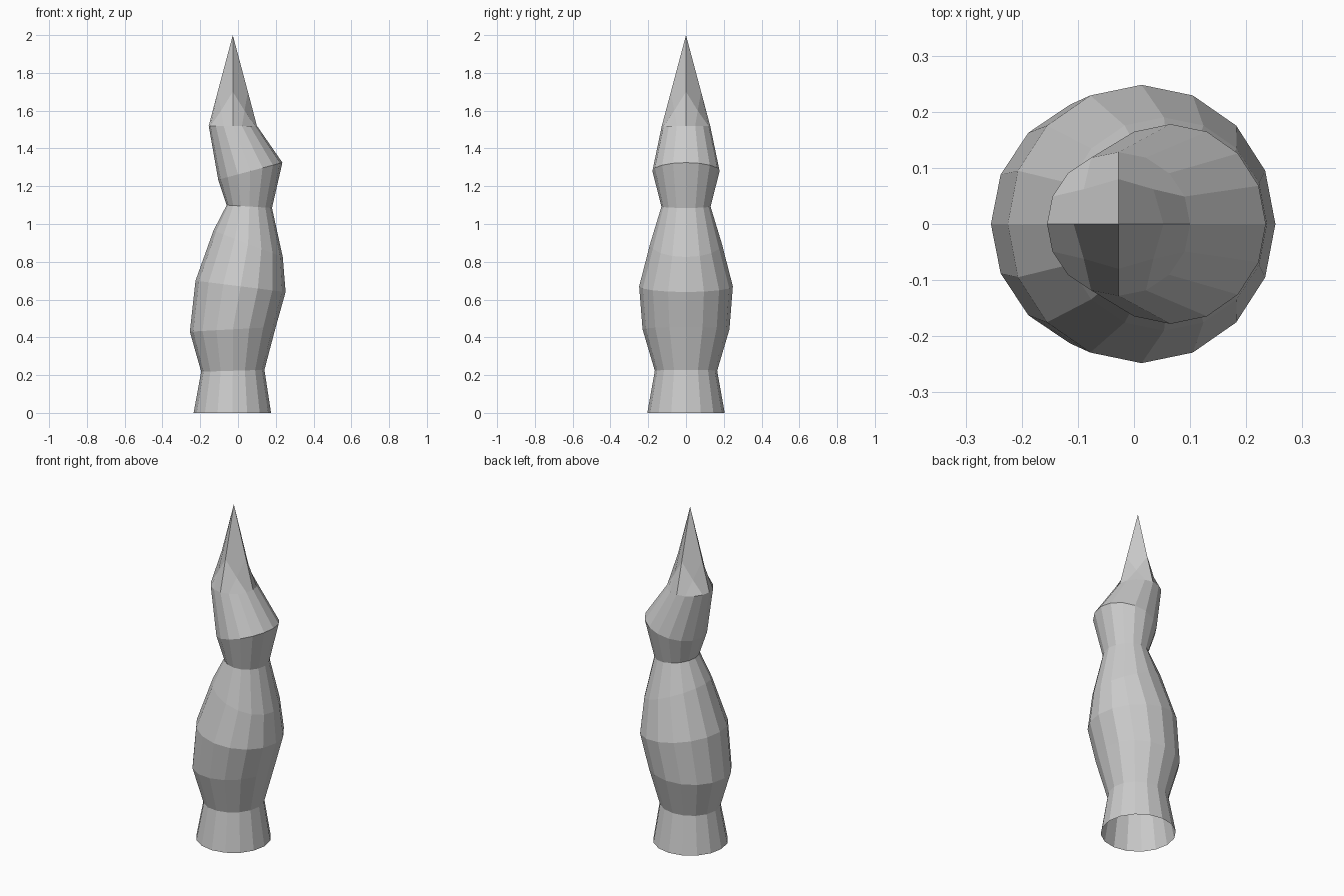
import bpy, bmesh
from math import cos, sin, radians
from mathutils import Vector

cube = bpy.data.objects.get("Cube")
if cube:
    bpy.data.objects.remove(cube)

SIDES = 16
STEP = 360 / SIDES

# Tilted rings: left x, left z, right x, right z, half depth
RINGS = [
    (-0.235, 0.0, 0.175, 0.0, 0.205),
    (-0.195, 0.218, 0.14, 0.228, 0.165),
    (-0.255, 0.43, 0.20, 0.455, 0.23),
    (-0.225, 0.70, 0.252, 0.64, 0.248),
    (-0.13, 0.965, 0.237, 0.825, 0.19),
    (-0.06, 1.10, 0.18, 1.085, 0.13),
    (-0.105, 1.235, 0.235, 1.325, 0.178),
    (-0.155, 1.52, 0.10, 1.52, 0.128),
]


def ring(bm, x0, z0, x1, z1, depth):
    mid = Vector(((x0 + x1) / 2, 0, (z0 + z1) / 2))
    arm = Vector(((x1 - x0) / 2, 0, (z1 - z0) / 2))
    side = Vector((0, depth, 0))
    angles = [radians(STEP * k) for k in range(SIDES)]
    return [bm.verts.new(mid + arm * cos(a) + side * sin(a)) for a in angles]


def rim_index(i, j):
    """Ring corner met by a border point of the five by five tip grid."""
    if i == 2:
        k = j
    elif j == 2:
        k = 4 - i
    elif i == -2:
        k = 8 - j
    else:
        k = 12 + i
    return k % SIDES


bm = bmesh.new()

# Twisted trunk, open underneath
loops = [ring(bm, *r) for r in RINGS]
for low, high in zip(loops, loops[1:]):
    for k in range(SIDES):
        n = (k + 1) % SIDES
        bm.faces.new((low[k], low[n], high[n], high[k]))

# Pointed tip: a square grid filling the top ring, pulled up to a point
tip_x = -0.0275
inner = {0: (0, 2.0), 1: (0.08, 1.70), 2: (0.062, 1.60)}
grid = {}
for i in range(-2, 3):
    for j in range(-2, 3):
        if max(abs(i), abs(j)) == 2:
            grid[i, j] = loops[-1][rim_index(i, j)]
        else:
            reach, z = inner[abs(i) + abs(j)]
            grid[i, j] = bm.verts.new((tip_x + i * reach, j * reach, z))
for i in range(-2, 2):
    for j in range(-2, 2):
        bm.faces.new((grid[i, j], grid[i + 1, j], grid[i + 1, j + 1], grid[i, j + 1]))

mesh = bpy.data.meshes.new("twisted_spire")
bm.to_mesh(mesh)
bm.free()

grey = bpy.data.materials.new("plain_grey")
grey.use_nodes = True
colour = (0.6, 0.6, 0.6, 1)
grey.diffuse_color = colour
grey.node_tree.nodes["Principled BSDF"].inputs["Base Color"].default_value = colour
mesh.materials.append(grey)

spire = bpy.data.objects.new("twisted_spire", mesh)
bpy.context.collection.objects.link(spire)
